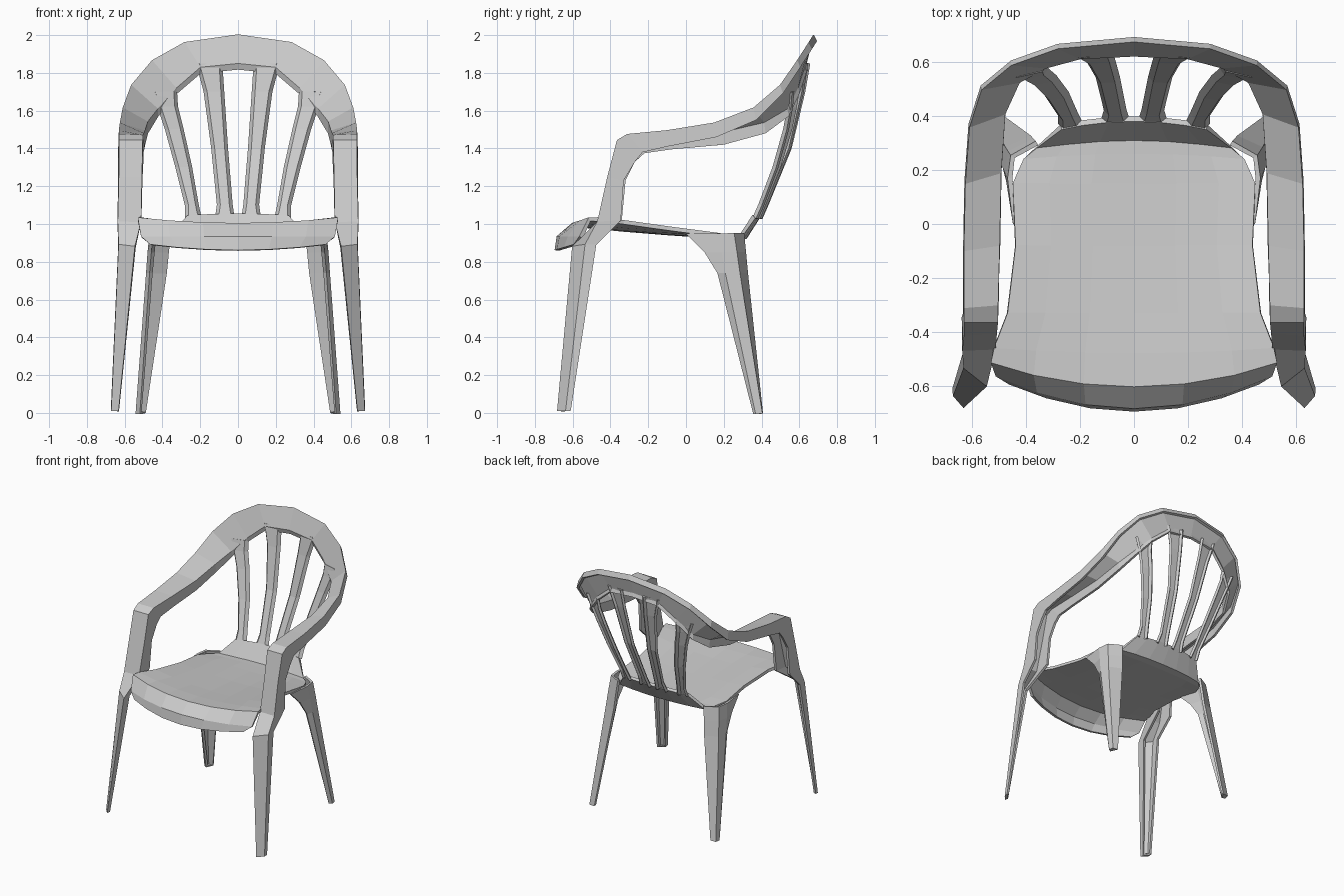
import bpy


def shell(name, rows, thick=0.02, mirror=True, cap=False):
    """Loft rows of points into a thin plastic sheet."""
    n = len(rows[0])
    verts = [p for r in rows for p in r]
    faces = [(i * n + j, i * n + j + 1, (i + 1) * n + j + 1, (i + 1) * n + j)
             for i in range(len(rows) - 1) for j in range(n - 1)]
    if cap:  # close the foot
        last = (len(rows) - 1) * n
        faces.append(tuple(last + j for j in range(n)))
    me = bpy.data.meshes.new(name)
    me.from_pydata(verts, [], faces)
    ob = bpy.data.objects.new(name, me)
    bpy.context.collection.objects.link(ob)
    if mirror:
        m = ob.modifiers.new("mirror", 'MIRROR')
        m.use_clip = True
        m.merge_threshold = 0.002
    s = ob.modifiers.new("thickness", 'SOLIDIFY')
    s.thickness = thick
    s.offset = 0
    return ob


# Back hoop, armrest and front leg: one continuous channel
# outer edge xyz, inner edge xyz, flange offset (y, z)
channel = [
    (0, .675, 1.995, 0, .63, 1.85, .01, -.03),
    (.28, .65, 1.955, .20, .62, 1.83, .01, -.03),
    (.45, .59, 1.86, .33, .585, 1.72, .01, -.03),
    (.56, .50, 1.73, .43, .53, 1.61, .01, -.04),
    (.605, .36, 1.61, .485, .41, 1.54, .01, -.06),
    (.62, .15, 1.53, .50, .19, 1.49, .01, -.07),
    (.625, -.10, 1.49, .505, -.08, 1.475, .0, -.08),
    (.625, -.31, 1.47, .51, -.30, 1.465, .08, -.09),
    (.625, -.36, 1.44, .51, -.36, 1.44, .09, -.11),
    (.625, -.41, 1.25, .515, -.40, 1.25, .08, -.02),
    (.63, -.465, 1.01, .52, -.46, 1.01, .12, .01),
    (.625, -.53, .89, .55, -.595, .88, .055, 0),
    (.665, -.635, .015, .635, -.675, .015, .025, 0),
]
rows = []
for ox, oy, oz, ix, iy, iz, dy, dz in channel:
    rows.append([(ox, oy + dy, oz + dz), (ox, oy, oz),
                 (ix, iy, iz), (ix, iy + dy, iz + dz)])
shell("hoop_arms_and_front_legs", rows, 0.018, cap=True)

# Back legs with the curved gusset under the seat
leg = [
    (.95, (.44, .0), (.46, .17), (.45, .25), (.36, .30)),
    (.85, (.45, .10), (.47, .19), (.46, .265), (.37, .31)),
    (.74, (.46, .17), (.478, .21), (.47, .28), (.38, .32)),
    (.0, (.515, .36), (.535, .37), (.53, .40), (.49, .40)),
]
shell("back_legs", [[(x, y, z) for x, y in pts] for z, *pts in leg], 0.018, cap=True)

# Seat with front lip and rising rear panel:
# centre y, half width, edge z, centre z, edge y shift
seat = [
    (-.685, .46, .89, .86, .10),
    (-.675, .51, .93, .93, .12),
    (-.60, .53, 1.025, .995, .09),
    (-.48, .52, 1.025, .985, .02),
    (-.33, .47, 1.01, .97, 0),
    (-.08, .44, .975, .95, 0),
    (.15, .45, .945, .935, 0),
    (.26, .41, .93, .93, -.02),
    (.315, .36, .93, .93, -.03),
    (.39, .27, 1.04, 1.05, -.03),
]
cols = (-1, -.7, -.35, 0, .35, .7, 1)
shell("seat", [[(u * w, y + s * u * u, zc + (ze - zc) * u * u) for u in cols]
               for y, w, ze, zc, s in seat], 0.022, mirror=False)

# Four back slats following the curved back
curve = [(1.03, .385), (1.2, .46), (1.4, .54), (1.6, .595), (1.85, .64)]


def back_y(x, z):
    for (z0, y0), (z1, y1) in zip(curve, curve[1:]):
        if z <= z1:
            break
    return y0 + (y1 - y0) * (z - z0) / (z1 - z0) - .3 * x * x


slats = {
    "inner_slats": [(1.03, .025, .115), (1.1, .035, .105), (1.4, .06, .135),
                    (1.7, .08, .175), (1.85, .09, .215)],
    "outer_slats": [(1.03, .20, .275), (1.1, .215, .275), (1.3, .25, .325),
                    (1.5, .295, .38), (1.62, .325, .42), (1.7, .33, .45)],
}
for name, spans in slats.items():
    shell(name, [[(x, back_y(x, z) + d, z)
                  for x, d in ((a, .015), (a + .015, -.005), (b - .015, -.005), (b, .015))]
                 for z, a, b in spans], 0.018)
